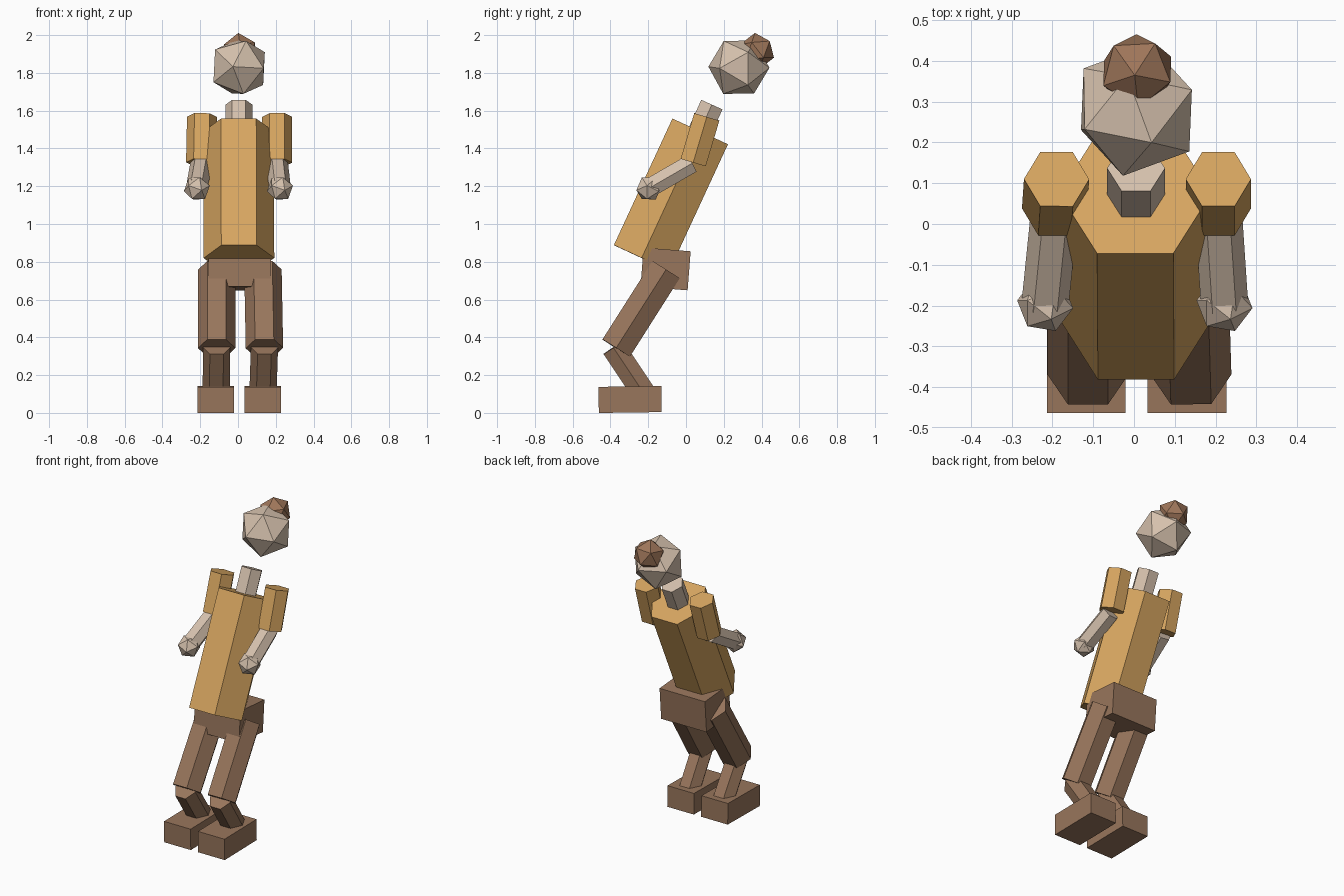
import bpy
import bmesh
import math
from mathutils import Matrix, Vector

if "Cube" in bpy.data.objects:
    bpy.data.objects.remove(bpy.data.objects["Cube"], do_unlink=True)


def material(name, colour):
    mat = bpy.data.materials.new(name)
    mat.use_nodes = True
    mat.diffuse_color = (*colour, 1)
    mat.node_tree.nodes["Principled BSDF"].inputs["Base Color"].default_value = (*colour, 1)
    return mat


mustard = material("mustard cloth", (0.68, 0.38, 0.118))
skin = material("pale skin", (0.665, 0.53, 0.415))
brown = material("brown cloth", (0.315, 0.18, 0.107))
hair = material("brown hair", (0.34, 0.178, 0.1))


def finish(name, bm, mat):
    mesh = bpy.data.meshes.new(name)
    bm.to_mesh(mesh)
    bm.free()
    mesh.materials.append(mat)
    obj = bpy.data.objects.new(name, mesh)
    bpy.context.collection.objects.link(obj)
    return obj


def frame(z_axis, x_hint, centre):
    """Placement matrix from a main axis and a rough sideways direction."""
    w = Vector(z_axis).normalized()
    u = Vector(x_hint)
    u = (u - w * u.dot(w)).normalized()
    rot = Matrix((u, w.cross(u), w)).transposed().to_4x4()
    return Matrix.Translation(centre) @ rot


def prism(name, start, end, radius, mat):
    """Six-sided bar between two points, with a flat side to the front."""
    a, b = Vector(start), Vector(end)
    bm = bmesh.new()
    place = frame(b - a, (1, 0, 0), (a + b) / 2) @ Matrix.Rotation(math.pi / 6, 4, "Z")
    bmesh.ops.create_cone(bm, cap_ends=True, segments=6, radius1=radius,
                          radius2=radius, depth=(b - a).length, matrix=place)
    return finish(name, bm, mat)


def ball(name, centre, radius, pole, hint, mat):
    """Twenty-sided ball with one corner along pole."""
    bm = bmesh.new()
    bmesh.ops.create_icosphere(bm, subdivisions=1, radius=radius,
                               matrix=frame(pole, hint, centre))
    return finish(name, bm, mat)


def box(name, centre, size, tilt, mat):
    bm = bmesh.new()
    place = (Matrix.Translation(centre) @ Matrix.Rotation(math.radians(tilt), 4, "X")
             @ Matrix.Diagonal((*size, 1)))
    bmesh.ops.create_cube(bm, size=1, matrix=place)
    return finish(name, bm, mat)


# Leaning body, neck, head and hair bun
prism("torso", (0.005, -0.235, 0.82), (0.003, 0.075, 1.49), 0.187, mustard)
prism("neck", (0.005, 0.05, 1.44), (0.005, 0.137, 1.632), 0.071, skin)
ball("head", (0.006, 0.28, 1.83), 0.165, (-0.2, -0.98, 0.02), (0.36, 0, 0.93), skin)
ball("hair_bun", (0.008, 0.375, 1.915), 0.097, (0.45, 0.7, 0.55), (0, 0, 1), hair)
box("pelvis", (0.01, -0.108, 0.762), (0.33, 0.25, 0.207), -4.5, brown)

# Limbs: side, shoulder x, elbow x, hand x, hip x, knee x, foot x
limbs = [("right", -0.19, -0.195, -0.218, -0.113, -0.113, -0.116),
         ("left", 0.207, 0.207, 0.222, 0.132, 0.14, 0.131)]
for side, shoulder, elbow, hand, hip, knee, foot in limbs:
    prism(side + "_upper_arm", (elbow, 0.038, 1.325), (shoulder, 0.11, 1.567), 0.08, mustard)
    prism(side + "_forearm", (hand, -0.195, 1.19), (elbow, 0.03, 1.32), 0.058, skin)
    ball(side + "_hand", (hand, -0.197, 1.188), 0.071, (0.2, -0.5, 0.8), (1, 0, 0), skin)
    prism(side + "_thigh", (knee, -0.37, 0.343), (hip, -0.106, 0.758), 0.099, brown)
    prism(side + "_shin", (foot, -0.2, 0.07), (knee, -0.385, 0.346), 0.072, brown)
    box(side + "_foot", (foot - 0.001, -0.296, 0.071), (0.193, 0.333, 0.138), 0.8, brown)
